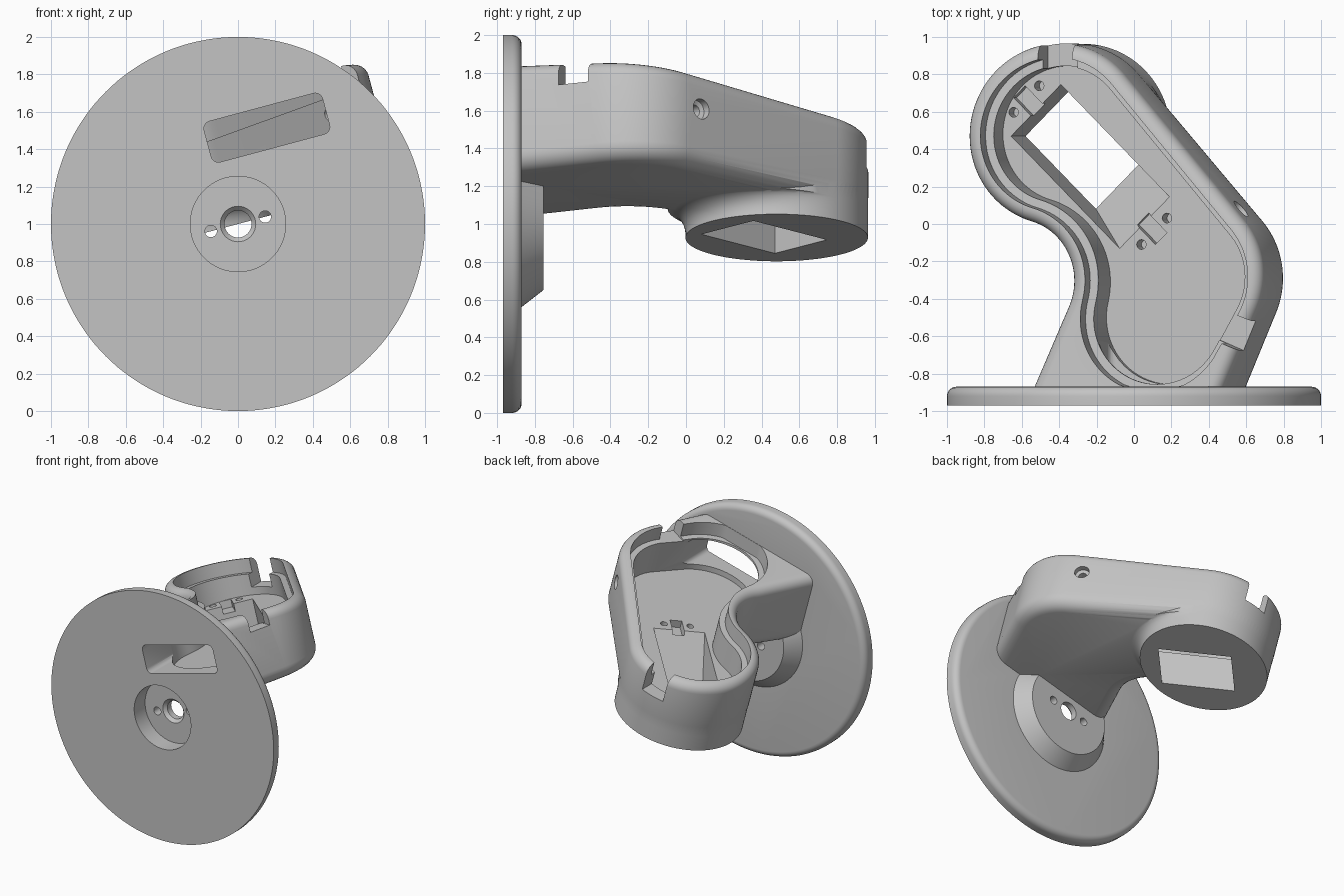
import bpy
import bmesh
from math import sin, cos, radians, pi
from mathutils import Vector, Matrix

if "Cube" in bpy.data.objects:
    bpy.data.objects.remove(bpy.data.objects["Cube"], do_unlink=True)

# Plain grey plastic
grey = bpy.data.materials.new("grey_plastic")
grey.use_nodes = True
grey.diffuse_color = (0.55, 0.55, 0.55, 1)
grey.node_tree.nodes["Principled BSDF"].inputs["Base Color"].default_value = (0.55, 0.55, 0.55, 1)


# ---------- helpers ----------
def loft(name, rings):
    """Closed solid through rings that share one point count."""
    bm = bmesh.new()
    loops = [[bm.verts.new(p) for p in ring] for ring in rings]
    n = len(loops[0])
    for a, b in zip(loops, loops[1:]):
        for i in range(n):
            j = (i + 1) % n
            bm.faces.new((a[i], a[j], b[j], b[i]))
    bm.faces.new(loops[0])
    bm.faces.new(loops[-1])
    bmesh.ops.recalc_face_normals(bm, faces=bm.faces)
    mesh = bpy.data.meshes.new(name)
    bm.to_mesh(mesh)
    bm.free()
    mesh.materials.append(grey)
    obj = bpy.data.objects.new(name, mesh)
    bpy.context.collection.objects.link(obj)
    return obj


def turned(name, origin, axis, profile, n=32):
    """Solid of revolution from (distance along axis, radius) pairs."""
    q = Vector(axis).to_track_quat('Z', 'Y')
    return loft(name, [[Vector(origin) + q @ Vector((r * cos(2 * pi * i / n), r * sin(2 * pi * i / n), t))
                        for i in range(n)] for t, r in profile])


def box(name, centre, size, turn=0):
    x, y, z = (s / 2 for s in size)
    rot = Matrix.Rotation(radians(turn), 3, 'Z')
    return loft(name, [[Vector(centre) + rot @ Vector((a * x, b * y, c * z))
                        for a, b in ((-1, -1), (1, -1), (1, 1), (-1, 1))] for c in (-1, 1)])


def arc(c, r, a0, a1, n):
    angles = [radians(a0 + (a1 - a0) * i / n) for i in range(n + 1)]
    return [(c[0] + r * cos(a), c[1] + r * sin(a)) for a in angles]


def boolean(target, tool, operation):
    mod = target.modifiers.new("cut", 'BOOLEAN')
    mod.operation = operation
    mod.solver = 'EXACT'
    mod.object = tool
    bpy.context.view_layer.objects.active = target
    bpy.ops.object.modifier_apply(modifier=mod.name)
    bpy.data.objects.remove(tool, do_unlink=True)


# ---------- plan outlines, inset by d ----------
HEAD, ELBOW, TAIL, WAIST = (-.28, .48), (.41, -.29), (.285, -.5), (-.507, -.31)
R_HEAD, R_ELBOW, R_TAIL, R_WAIST = .485, .47, .477, .337


def to_plate(p):
    """Slide along the tail's side direction until inside the plate."""
    t = (p[1] + .9) / cos(radians(23))
    return (p[0] - t * sin(radians(23)), -.9)


def arm_outline(d):
    right = arc(ELBOW, R_ELBOW - d, 41, -23, 20)
    left = arc(WAIST, R_WAIST + d, -23, 74, 24)
    return (arc(HEAD, R_HEAD - d, 254, 41, 56) + right
            + [to_plate(right[-1]), to_plate(left[0])] + left[:-1])


def pocket_outline(d):
    pts = (arc(HEAD, R_HEAD - d, 254, 41, 56) + arc(ELBOW, R_ELBOW - d, 41, -31, 20)
           + arc(TAIL, R_TAIL - d, -32, -193, 40)
           + arc(WAIST, R_WAIST + d, -13.5, 74, 24)[1:-1])
    return [(x, max(y, -.868)) for x, y in pts]


def rim(y):
    """Height of the gently sloping rim."""
    return .636 - .075 * y


# ---------- solid parts ----------
edge = [(-.92 + .05 * sin(a), .95 + .05 * cos(a)) for a in (radians(15 * i) for i in range(7))]
bracket = turned("wall_bracket", (0, 0, 0), (0, 1, 0), [(-.97, 1)] + edge, 144)
boss = turned("boss", (0, 0, 0), (0, 1, 0), [(-.9, .463), (-.755, .35)], 72)

# Arm with rounded underside and rounded rim
steps = [radians(15 * i) for i in range(7)]
rings = [[(x, y, .22 - .1 * cos(a)) for x, y in arm_outline(.1 - .1 * sin(a))] for a in steps]
rings += [[(x, y, rim(y) - .07 + .07 * sin(a)) for x, y in arm_outline(.07 - .07 * cos(a))] for a in steps]
arm = loft("arm", rings)


# Round head below the arm, flaring into the arm's underside
def head_ring(w, extra):
    ring = []
    for i in range(96):
        a = 2 * pi * i / 96
        r = .483 + extra * max(0, cos(a - radians(-49))) ** 2
        ring.append((HEAD[0] + r * cos(a), HEAD[1] + r * sin(a), w))
    return ring


head = loft("head", [head_ring(0, 0)]
            + [head_ring(.02 + .107 * sin(a), .14 * (1 - cos(a))) for a in steps]
            + [head_ring(.26, 0)])

for part in (boss, arm, head):
    boolean(bracket, part, 'UNION')

# ---------- openings ----------
FLOOR = .30
cutters = []

# Pocket with a stepped ledge under the rim
lower, upper = pocket_outline(.12), pocket_outline(.075)
cutters.append(loft("pocket", [
    [(x, y, FLOOR) for x, y in lower],
    [(x, y, rim(y) - .11) for x, y in lower],
    [(x, y, rim(y) - .11) for x, y in upper],
    [(x, y, 1.0) for x, y in upper]]))

# Window through the head, with a ramp on the tail side
along, across = Vector((.707, -.707, 0)), Vector((.707, .707, 0))
corner = Vector((-.6, .47, 0))
ramp = ((0, -.1), (0, .31), (.86, .31), (.55, 0), (.55, -.1))
cutters.append(loft("window", [[corner + along * t + across * s + Vector((0, 0, w)) for t, w in ramp]
                               for s in (0, .39)]))

# Clip recesses and screw holes at both ends of the window
for t in (-.06, .9):
    mid = corner + along * t + across * .2
    cutters.append(box("clip_recess", mid + Vector((0, 0, FLOOR)), (.15, .09, .12), -45))
    for s in (-.1, .1):
        spot = mid + across * s + along * (.02 if t > 0 else -.02)
        cutters.append(turned("screw_hole", spot, (0, 0, 1), [(.2, .026), (.35, .026)], 20))

# Notches in the rim: one at the head, one at the tail
cutters.append(box("head_notch", (-.285, .97, .68), (.19, .28, .64)))
cutters.append(box("tail_notch", (.76, -.585, .77), (.36, .17, .42), -23))

# Countersunk hole through the long side wall
cutters.append(turned("side_hole", (.71, .08, .44), (.755, .656, 0),
                      [(-.2, .032), (-.05, .032), (-.04, .055), (.1, .055)]))


# Cable slot through the plate into the pocket
def slot_ring(y):
    pts = []
    for x, z, a in ((.57, .53, 0), (-.005, .53, 90), (-.005, .385, 180), (.57, .385, 270)):
        pts += arc((x, z), .04, a, a + 90, 6)
    return [(x, y, z) for x, z in pts]


cutters.append(loft("cable_slot", [slot_ring(-1.1), slot_ring(-.62)]))

# Counterbore, centre hole and pin holes
cutters.append(turned("counterbore", (0, 0, 0), (0, 1, 0),
                      [(-1.1, .255), (-.83, .255), (-.83, .095), (-.805, .072), (-.7, .072)], 64))
for side in (-1, 1):
    cutters.append(turned("pin_hole", (.15 * side, 0, 0), (0, 1, 0), [(-1, .032), (-.7, .032)], 24))

for tool in cutters:
    boolean(bracket, tool, 'DIFFERENCE')

# ---------- lean the bracket and stand it on the ground ----------
bracket.data.transform(Matrix.Translation((0, 0, 1)) @ Matrix.Rotation(radians(-15), 4, 'Y'))
bpy.ops.object.select_all(action='DESELECT')
bracket.select_set(True)
bpy.context.view_layer.objects.active = bracket
bpy.ops.object.shade_smooth_by_angle(angle=radians(30))
